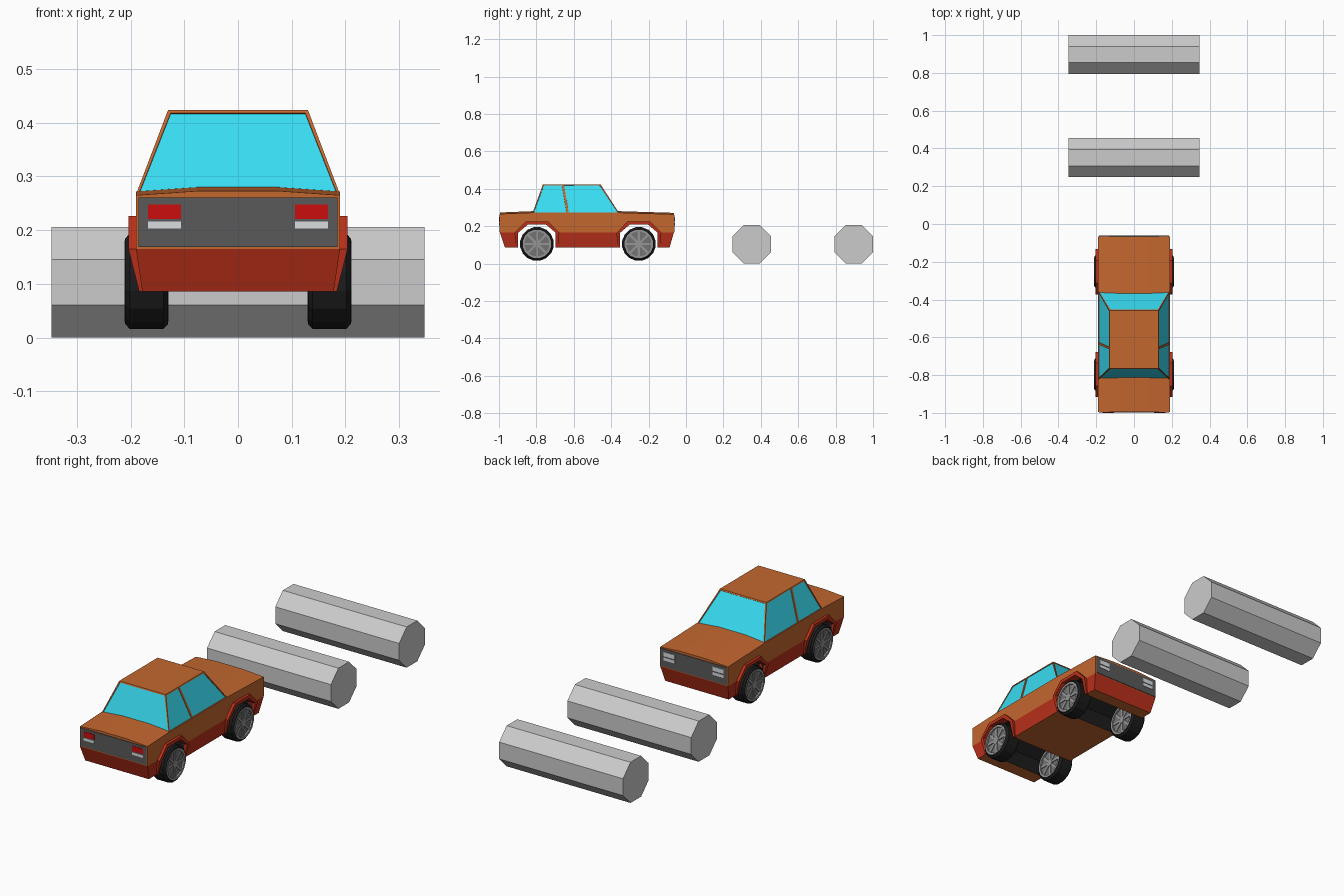
import bpy, bmesh, math
from mathutils import Matrix, Vector

if "Cube" in bpy.data.objects:
    bpy.data.objects.remove(bpy.data.objects["Cube"])


def mat(name, r, g, b):
    m = bpy.data.materials.new(name)
    m.diffuse_color = (r, g, b, 1)
    m.use_nodes = True
    m.node_tree.nodes["Principled BSDF"].inputs["Base Color"].default_value = m.diffuse_color
    return m


ORANGE = mat("orange_paint", .55, .135, .028)
RED = mat("red_trim", .5, .03, .01)
GLASS = mat("cyan_glass", .04, .72, .9)
BLACK = mat("black_rubber", .012, .012, .012)
DARK = mat("dark_grey", .1, .1, .1)
LAMP = mat("red_lamp", .6, .004, .004)
WHITE = mat("white_lamp", .7, .73, .75)
RIM = mat("rim_grey", .3, .3, .3)
DISC = mat("disc_grey", .17, .17, .17)

WHEELS = {"rear": -.797, "front": -.252}
SIDES = {"left": -1, "right": 1}


def finish(name, bm, mats):
    bmesh.ops.recalc_face_normals(bm, faces=bm.faces)
    me = bpy.data.meshes.new(name)
    bm.to_mesh(me)
    bm.free()
    for m in mats:
        me.materials.append(m)
    ob = bpy.data.objects.new(name, me)
    bpy.context.collection.objects.link(ob)
    return ob


def loft(name, rings, mats=(), slots={}, cap=True, closed=False):
    """Skin a series of equal point rings; slots maps ring edge to material slot."""
    bm = bmesh.new()
    vs = [[bm.verts.new(p) for p in r] for r in rings]
    n = len(rings[0])
    pairs = list(zip(vs, vs[1:])) + ([(vs[-1], vs[0])] if closed else [])
    for a, b in pairs:
        for j in range(n):
            k = (j + 1) % n
            bm.faces.new((a[j], a[k], b[k], b[j])).material_index = slots.get(j, 0)
    if cap:
        bm.faces.new(vs[0])
        bm.faces.new(vs[-1])
    return finish(name, bm, mats)


def box(name, x0, x1, y0, y1, z0, z1, m):
    return loft(name, [[(x, y0, z0), (x, y1, z0), (x, y1, z1), (x, y0, z1)]
                       for x in (x0, x1)], [m])


# Upper body: side profile with wheel notches, slightly crowned across the top
profile = [(-.995, .165)]
for c in WHEELS.values():
    profile += [(c - .1, .165), (c - .05, .21), (c + .05, .21), (c + .1, .165)]
profile += [(-.065, .165), (-.065, .263), (-.355, .272), (-.82, .272), (-.995, .265)]
rings = [[(x, y, z + (crown if z > .25 else 0)) for y, z in profile]
         for x, crown in ((-.19, 0), (-.075, .008), (.075, .008), (.19, 0))]
loft("upper_body", rings, [ORANGE, BLACK], {j: 1 for j in (1, 2, 3, 5, 6, 7)})


# Lower body: three tapered blocks between the wheel wells
def lower(name, y_top0, y_bot0, y_bot1, y_top1, wells):
    pts = [(y_top0, .165, .19), (y_bot0, .086, .178), (y_bot1, .086, .178), (y_top1, .165, .19)]
    slots = {1: 1}
    slots.update({j: 2 for j in wells})
    loft(name, [[(s * w, y, z) for y, z, w in pts] for s in (-1, 1)],
         [RED, ORANGE, BLACK], slots)


r, f = WHEELS["rear"], WHEELS["front"]
lower("rear_bumper", -.995, -.968, r - .1, r - .1, [2])
lower("sill", r + .1, r + .1, f - .1, f - .1, [0, 2])
lower("front_bumper", f + .1, f + .1, -.088, -.065, [0])

# Flared wheel arches
outer = [(-.112, .086), (-.12, .165), (-.06, .226), (.06, .226), (.12, .165), (.112, .086)]
inner = [(-.1, .086), (-.1, .165), (-.048, .209), (.048, .209), (.1, .165), (.1, .086)]
for end, c in WHEELS.items():
    for side, s in SIDES.items():
        secs = []
        for (yo, zo), (yi, zi) in zip(outer, inner):
            w = .204 if zo > .1 else .184
            secs.append([(s * w, c + yo, zo), (s * w, c + yi, zi),
                         (s * .165, c + yi, zi), (s * .165, c + yo, zo)])
        loft(f"{end}_{side}_arch", secs, [RED])

# Cabin: tapered block whose side, front and rear faces are inset as glass
bm = bmesh.new()
rows = [(-.822, -.765), (-.632, -.658), (-.355, -.457)]  # base y, roof y
base = {s: [bm.verts.new((s * .19, b, .266)) for b, t in rows] for s in (-1, 1)}
roof = {s: [bm.verts.new((s * .13, t, .424)) for b, t in rows] for s in (-1, 1)}
glass = []
for s in (-1, 1):
    for i in (0, 1):
        glass.append(bm.faces.new((base[s][i], base[s][i + 1], roof[s][i + 1], roof[s][i])))
for i in (0, 2):
    glass.append(bm.faces.new((base[-1][i], base[1][i], roof[1][i], roof[-1][i])))
for level in (base, roof):
    for i in (0, 1):
        bm.faces.new((level[-1][i], level[1][i], level[1][i + 1], level[-1][i + 1]))
bmesh.ops.recalc_face_normals(bm, faces=bm.faces)
bmesh.ops.inset_individual(bm, faces=glass, thickness=.008, depth=0)
bmesh.ops.inset_individual(bm, faces=glass, thickness=.0005, depth=-.003)
for g in glass:
    g.material_index = 1
finish("cabin", bm, [ORANGE, GLASS])

# End panels and lamps
box("rear_panel", -.185, .185, -.998, -.98, .169, .261, DARK)
box("grille", -.185, .185, -.08, -.062, .169, .259, DARK)
for side, s in SIDES.items():
    box(f"{side}_tail_lamp", s * .106, s * .167, -1, -.985, .221, .248, LAMP)
    box(f"{side}_reverse_lamp", s * .106, s * .167, -1, -.985, .203, .216, WHITE)
    box(f"{side}_upper_headlamp", s * .106, s * .167, -.08, -.06, .224, .245, WHITE)
    box(f"{side}_lower_headlamp", s * .106, s * .167, -.08, -.06, .203, .218, WHITE)


# Wheels: lathed tyre and rim rings with a spoked hub
def lathe(name, section, pos, m, n=16):
    return loft(name, [[(pos[0] + x, pos[1] + q * math.sin(a), pos[2] + q * math.cos(a))
                        for x, q in section]
                       for a in (2 * math.pi * (i + .5) / n for i in range(n))],
                [m], cap=False, closed=True)


def spoked_hub(name, pos):
    bm = bmesh.new()
    for i in range(8):
        spoke = bmesh.ops.create_cube(bm, size=1)["verts"]
        bmesh.ops.scale(bm, vec=(.074, .012, .06), verts=spoke)
        bmesh.ops.translate(bm, vec=(0, 0, .04), verts=spoke)
        bmesh.ops.rotate(bm, matrix=Matrix.Rotation(math.pi * i / 4, 3, 'X'), verts=spoke)
    bmesh.ops.create_cone(bm, cap_ends=True, segments=8, radius1=.02, radius2=.02, depth=.078,
                          matrix=Matrix.Rotation(math.pi / 2, 4, 'Y'))
    bmesh.ops.translate(bm, vec=pos, verts=bm.verts)
    finish(name, bm, [RIM])


tyre = [(-.04, .074), (-.04, .081), (-.031, .091), (.031, .091), (.04, .081), (.04, .074)]
rim = [(-.041, .067), (-.041, .077), (.041, .077), (.041, .067)]
disc = [(-.033, .001), (-.033, .07), (.033, .07), (.033, .001)]
for end, c in WHEELS.items():
    for side, s in SIDES.items():
        pos = Vector((s * .17, c, .105))
        lathe(f"{end}_{side}_tyre", tyre, pos, BLACK)
        lathe(f"{end}_{side}_rim", rim, pos, RIM)
        lathe(f"{end}_{side}_disc", disc, pos, DISC)
        spoked_hub(f"{end}_{side}_hub", pos)

# Octagonal logs lying flat
R = .103 / math.cos(math.pi / 8)
for name, y in (("near_log", .351), ("far_log", .897)):
    loft(name, [[(x, y + R * math.cos(a), .103 + R * math.sin(a))
                 for a in (math.pi * (i + .5) / 4 for i in range(8))] for x in (-.347, .347)])
